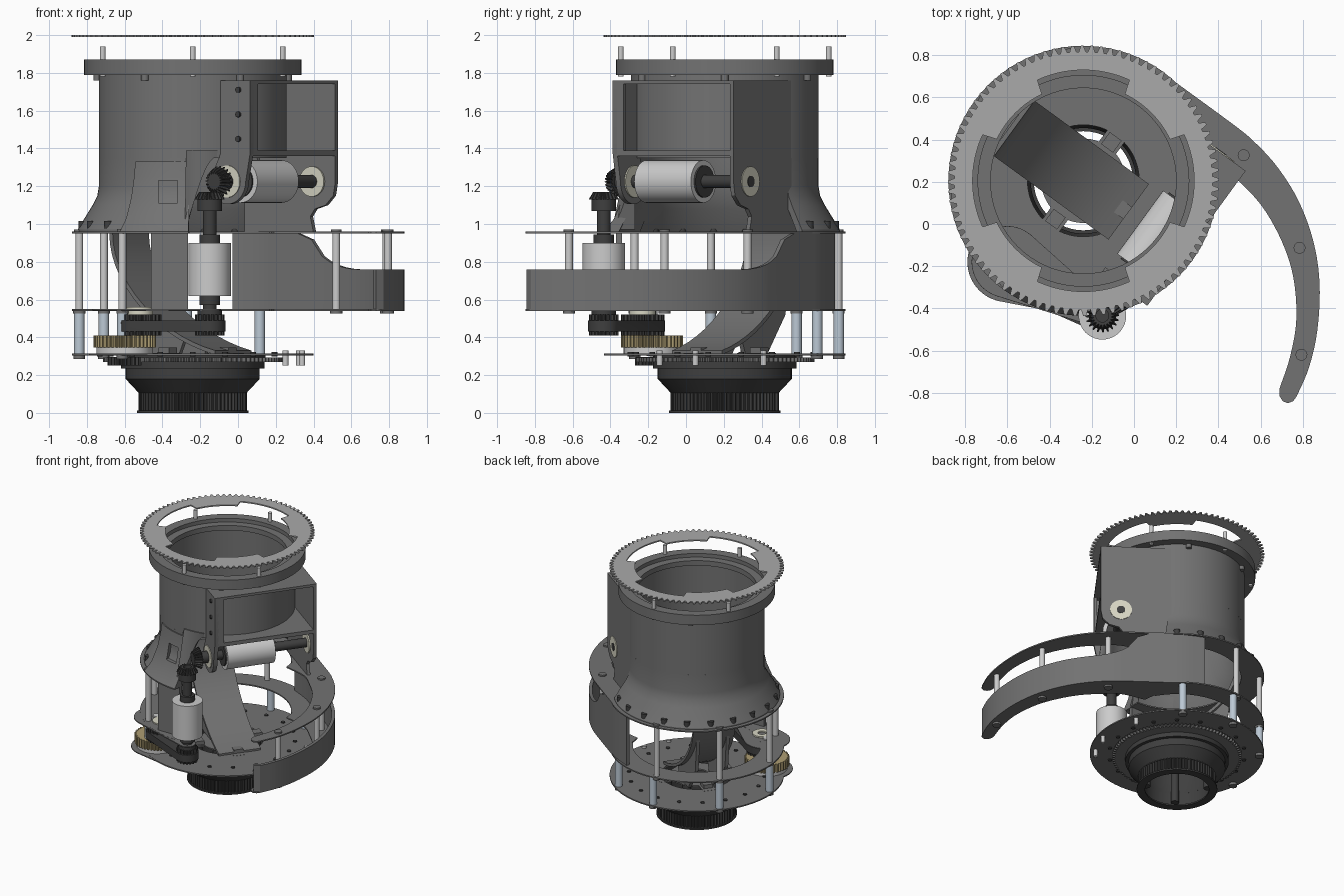
import bpy, bmesh
from math import sin, cos, pi, radians, sqrt
from mathutils import Matrix, Vector

if "Cube" in bpy.data.objects:
    bpy.data.objects.remove(bpy.data.objects["Cube"])

CX, CY = -0.24, 0.205                       # main axis of the turret
AX = Matrix.Translation((CX, CY, 0))
# intake frame: local x points out of the intake, local y along its roller
IN = AX @ Matrix(((.81, .59, 0, 0), (-.59, .81, 0, 0), (0, 0, 1, 0), (0, 0, 0, 1)))
IN_XZ = IN @ Matrix(((1, 0, 0, 0), (0, 0, 1, 0), (0, 1, 0, 0), (0, 0, 0, 1)))
I4 = Matrix.Identity(4)

def mat(name, *c):
    m = bpy.data.materials.new(name)
    m.diffuse_color = (*c, 1)
    m.use_nodes = True
    m.node_tree.nodes["Principled BSDF"].inputs["Base Color"].default_value = m.diffuse_color
    return m

BODY, DARK = mat("body_grey", .17, .17, .17), mat("dark", .05, .05, .05)
LIGHT, GEAR = mat("light", .65, .65, .65), mat("gear_grey", .4, .4, .4)
GOLD, BLUE, CREAM = mat("gold", .42, .34, .17), mat("blue_grey", .5, .58, .66), mat("cream", .68, .67, .55)

def finish(name, bm, m, M):
    bmesh.ops.transform(bm, matrix=M, verts=bm.verts)
    bmesh.ops.recalc_face_normals(bm, faces=bm.faces)
    me = bpy.data.meshes.new(name)
    bm.to_mesh(me)
    bm.free()
    ob = bpy.data.objects.new(name, me)
    bpy.context.collection.objects.link(ob)
    me.materials.append(m)
    return ob

def sweep(name, loops, m, M=I4, closed=False):
    """Skin a row of equal closed loops; cap the ends unless closed."""
    bm = bmesh.new()
    vs = [[bm.verts.new(p) for p in l] for l in loops]
    k, n = len(vs), len(vs[0])
    for i in range(k if closed else k - 1):
        a, b = vs[i], vs[(i + 1) % k]
        for j in range(n):
            bm.faces.new((a[j], a[(j + 1) % n], b[(j + 1) % n], b[j]))
    if not closed:
        bm.faces.new(vs[0])
        bm.faces.new(vs[-1])
    return finish(name, bm, m, M)

def prism(name, pts, z0, z1, m, M=I4):
    return sweep(name, [[(x, y, z) for x, y in pts] for z in (z0, z1)], m, M)

def box(name, x0, x1, y0, y1, z0, z1, m, M=I4):
    return prism(name, [(x0, y0), (x1, y0), (x1, y1), (x0, y1)], z0, z1, m, M)

def lathe(name, prof, m, a0=0, a1=360, n=72):
    """Turn a closed profile; prof may be a function of the 0..1 progress."""
    full, loops = a1 - a0 >= 360, []
    for i in range(n if full else n + 1):
        a = radians(a0 + (a1 - a0) * i / n)
        loops.append([(r * cos(a), r * sin(a), z) for r, z in (prof(i / n) if callable(prof) else prof)])
    return sweep(name, loops, m, AX, full)

def ring(name, rin, rout, z0, z1, m, M=AX, n=72, top=1.0):
    """Flat ring; rin and rout may be functions of the step index."""
    f = lambda r, i: r(i) if callable(r) else r
    loops = []
    for i in range(n):
        c, s, a, b = cos(2 * pi * i / n), sin(2 * pi * i / n), f(rin, i), f(rout, i)
        loops.append([(r * c, r * s, z) for r, z in ((a, z0), (b, z0), (b * top, z1), (a, z1))])
    return sweep(name, loops, m, M, True)

def tooth(r, h):
    return lambda i: r if i % 4 < 2 else r - h

def rod(name, p, q, r, m, M=I4, n=20):
    p, q = Vector(p), Vector(q)
    R = Matrix.Translation(p) @ (q - p).to_track_quat('Z', 'Y').to_matrix().to_4x4()
    c = [(r * cos(2 * pi * i / n), r * sin(2 * pi * i / n)) for i in range(n)]
    return prism(name, c, 0, (q - p).length, m, M @ R)

def post(name, xy, z0, z1, r, m):
    return rod(name, (*xy, z0), (*xy, z1), r, m)

def hull(name, circles, z0, z1, m):
    bm = bmesh.new()
    for x, y, r in circles:
        for i in range(64):
            bm.verts.new((x + r * cos(pi * i / 32), y + r * sin(pi * i / 32), z0 if i % 2 else z1))
    res = bmesh.ops.convex_hull(bm, input=bm.verts)
    junk = {v for v in res["geom_interior"] + res["geom_unused"] if isinstance(v, bmesh.types.BMVert)}
    bmesh.ops.delete(bm, geom=list(junk), context='VERTS')
    return finish(name, bm, m, I4)

def smooth_path(p, k=5):
    out = []
    for i in range(len(p) - 1):
        a, b, c, d = (Vector(p[min(max(j, 0), len(p) - 1)]) for j in range(i - 1, i + 3))
        for t in (s / k for s in range(k)):
            out.append(.5 * (2 * b + (c - a) * t + (2 * a - 5 * b + 4 * c - d) * t * t
                             + (3 * b - a - 3 * c + d) * t ** 3))
    return out + [Vector(p[-1])]

def polar(a, r):
    return CX + r * cos(radians(a)), CY + r * sin(radians(a))

# top ring gear with four inner notches
notch = lambda i: .525 if (i * 360 / 352 + 25) % 90 < 50 else .455
ring("ring_gear", notch, tooth(.642, .03), 1.99, 2.0, GEAR, n=352)
# top flange, tube and flared skirt (open on the intake side)
lathe("top_flange", [(.44, 1.80), (.575, 1.79), (.575, 1.87), (.50, 1.87), (.50, 1.84), (.44, 1.84)], BODY)
lathe("tube", [(.46, 1.35), (.497, 1.35), (.497, 1.81), (.46, 1.81)], BODY)
lathe("skirt", [(.46, 1.35), (.497, 1.35), (.497, 1.20), (.505, 1.15), (.53, 1.10), (.61, .97),
                (.61, .958), (.57, .958), (.50, 1.08), (.465, 1.18)], BODY, 42, 268, 50)
for k in range(6):
    post("flange_bolt", polar(30 + 60 * k, .55), 1.78, 1.94, .015, LIGHT)
    post("flange_screw", polar(60 * k, .505), 1.76, 1.79, .02, BODY)
for k in range(11):
    post("skirt_screw", polar(50 + 17 * k, .583), .96, 1.015, .024, DARK)
# intake box with open face, following the tube at the back
back = [(sqrt(.48 ** 2 - u * u), u) for u in (-.28 + .75 * i / 14 for i in range(15))]
for name, z0, z1 in (("box_top", 1.74, 1.76), ("box_floor", 1.36, 1.39)):
    prism(name, back + [(.1, .488), (.593, .488), (.593, -.28)], z0, z1, BODY, IN)
box("box_front_post", .57, .593, -.28, -.23, 1.38, 1.76, BODY, IN)
arc = [(.445 + .12 * cos(t), 1.225 + .12 * sin(t)) for t in (-pi * i / 14 for i in range(15))]
prism("box_side_near", [(.40, 1.76), (.593, 1.76), (.593, 1.37)] + arc + [(.40, 1.37)], -.30, -.27, BODY, IN_XZ)
prism("box_side_far", [(0, 1.76), (.593, 1.76), (.593, 1.22), (.58, 1.15), (.53, 1.10), (.46, 1.08),
                       (.43, 1.04), (.45, .958), (0, .958)], .465, .49, BODY, IN_XZ)
for z in (1.45, 1.58, 1.71):
    rod("box_screw", (.52, -.312, z), (.52, -.29, z), .015, DARK, IN)
# horizontal roller
Z = 1.225
for name, u0, u1, r, m in (("upper_shaft", -.42, .49, .035, DARK), ("upper_roller", -.185, .185, .113, LIGHT),
                           ("roller_cap", -.195, .195, .085, DARK), ("roller_bearing", -.305, -.262, .085, CREAM),
                           ("wall_bearing", .455, .495, .08, CREAM), ("wall_bearing_core", .45, .498, .03, DARK)):
    rod(name, (.445, u0, Z), (.445, u1, Z), r, m, IN, 36)
face = IN @ Matrix.Translation((.445, -.42, Z)) @ Matrix.Rotation(-pi / 2, 4, 'X')
ring("upper_bevel_gear", .03, tooth(.055, .014), 0, .055, DARK, face, 80, 1.5)
ring("upper_bevel_hub", .03, .045, .05, .11, DARK, face, 24)
# vertical roller
RX, RY = -.15, -.435
RM = Matrix.Translation((RX, RY, 0))
post("lower_shaft", (RX, RY), .42, 1.14, .036, DARK)
rod("lower_roller", (RX, RY, .62), (RX, RY, .90), .113, LIGHT, n=40)
ring("lower_bevel_gear", .03, tooth(.08, .018), 1.13, 1.17, DARK, RM, 80, .7)
for r, z0, z1 in ((.065, 1.07, 1.13), (.055, .90, .945), (.055, .57, .62), (.065, .52, .545)):
    ring("shaft_collar", .03, r, z0, z1, DARK, RM, 32)
# belt drive and gold gear
DRIVE, GM = Matrix.Translation((-.52, -.23, 0)), Matrix.Translation((-.6, -.18, 0))
ring("drive_pulley", .03, tooth(.115, .012), .41, .52, DARK, DRIVE, 96)
ring("drive_bearing", .03, .07, .52, .56, CREAM, DRIVE, 32)
ring("roller_pulley", .03, tooth(.078, .012), .41, .52, DARK, RM, 72)
hull("belt", [(-.52, -.23, .12), (RX, RY, .083)], .43, .49, DARK)
ring("gold_gear", .03, tooth(.165, .015), .345, .41, GOLD, GM, 160)
ring("gold_gear_washer", .03, .15, .315, .345, LIGHT, GM, 40)
post("motor_shaft", (-.6, -.18), .3, .56, .03, LIGHT)
ring("pinion", .02, tooth(.09, .015), .25, .295, DARK, GM, 80)
hull("drive_mount", [(-.6, -.18, .17), (RX, RY, .06)], .541, .549, BODY)
hull("drive_mount_low", [(-.6, -.18, .19), (-.35, -.33, .09)], .306, .314, BODY)
# flared front bracket with window, fin towards the roller gear, leg below
bracket = lathe("front_bracket", [(.47, 1.33), (.505, 1.33), (.515, 1.25), (.54, 1.14), (.585, 1.03), (.64, .96),
                                  (.56, .96), (.50, 1.08)], BODY, 233, 268, 14)
cut = box("window_cutter", -.42, -.32, -.6, -.2, 1.11, 1.23, BODY)
cut.hide_render = cut.hide_viewport = True
mod = bracket.modifiers.new("window", 'BOOLEAN')
mod.operation, mod.object, mod.solver = 'DIFFERENCE', cut, 'EXACT'
low = lambda t: .97 + .385 * sin(pi / 2 * t)
lathe("bracket_fin", lambda t: [(.475, low(t)), (.50 + .1 * (1 - t) ** 4, low(t)), (.505, 1.39), (.475, 1.39)],
      BODY, 266, 285, 12)
box("bracket_leg", -.46, -.265, -.37, -.34, .545, .96, BODY)
# deck plates with curved arm; the decks stop at the intake
outer = smooth_path([(.138, .715), (.46, .48), (.57, .39), (.68, .27), (.78, .11), (.85, -.08), (.88, -.28),
                     (.87, -.5), (.83, -.68), (.77, -.82)])
inner = smooth_path([(.69, -.78), (.74, -.63), (.77, -.45), (.755, -.25), (.70, -.08), (.61, .08), (.50, .20),
                     (.38, .30), (.19, .35)])
arm = outer + [Vector((.755, -.84)), Vector((.73, -.85)), Vector((.705, -.84)), Vector((.69, -.815))] + inner
for z in (.545, .955):
    prism("arm_plate", arm, z - .005, z + .005, BODY)
    lathe("deck", [(.47, z - .005), (.64, z - .005), (.64, z + .005), (.47, z + .005)], BODY, 30, 268)
# arm wall along the outer edge, tall near the tube
path = [Vector((-.02, .79)), Vector((.06, .755))] + outer + [Vector((.73, -.845))]
loops = []
for i, p in enumerate(path):
    d = (path[min(i + 1, len(path) - 1)] - path[max(i - 1, 0)]).normalized()
    q = p + Vector((d.y, -d.x)) * .025
    t = min(max((p.x - .40) / .26, 0), 1) if p.y > 0 else 1
    h = .76 + .19 * (1 - sqrt(1 - (1 - t) ** 2))
    loops.append([(p.x, p.y, .542), (q.x, q.y, .542), (q.x, q.y, h), (p.x, p.y, h)])
sweep("arm_wall", loops, BODY)
# spacers between plates
for xy in [polar(a, .605) for a in (96, 141, 187, 232)] + [(.52, .326), (.785, -.113), (.794, -.62)]:
    post("upper_spacer", xy, .55, .95, .021, LIGHT)
    post("spacer_head", xy, .525, .54, .032, BODY)
    post("spacer_head_top", xy, .96, .972, .028, BODY)
for a in (54, 93, 141, 187, 232):
    post("lower_spacer", polar(a, .605), .315, .54, .028, BLUE)
    post("lower_spacer_head", polar(a, .605), .285, .306, .03, BODY)
for a in (-35, -15, 20):
    post("plate_bolt", polar(a, .6), .25, .33, .016, LIGHT)
# bottom plate with spoked centre
ring("bottom_plate", .265, .64, .305, .315, BODY)
ring("bottom_hub", .09, .2, .305, .315, BODY)
for k in range(4):
    S = IN @ Matrix.Rotation(k * pi / 2, 4, 'Z')
    box("hub_spoke", .18, .30, -.05, .05, .304, .316, BODY, S)
    box("spoke_nut", .19, .26, -.035, .035, .316, .345, BODY, S)
for k in range(18):
    post("plate_screw", polar(20 * k + 10, .5), .298, .322, .015, DARK)
# ball ramp with side ribs
ramp = lambda t, d: (.26 - .67 * sin(t) - d * sin(t), .95 - .62 * (.75 * cos(t) + .25 * (1 - sin(t))) - d * cos(t))
curve, under = ([ramp(pi * i / 28, d) for i in range(15)] for d in (0, .022))
prism("ball_ramp", curve + under[::-1], -.155, .17, BODY, IN_XZ)
for u in (-.12, .11):
    prism("ramp_rib", under[3:12] + [(-.36, .52), (-.2, .315), (.0, .315)], u, u + .025, BODY, IN_XZ)
# slewing gear and knurled base
ring("slew_gear", .27, tooth(.475, .02), .27, .292, BODY, n=400)
lathe("base_cone", [(.25, .11), (.285, .105), (.355, .18), (.355, .235), (.38, .235), (.38, .305), (.265, .305),
                    (.265, .2)], DARK)
ring("knurled_ring", .25, tooth(.288, .014), .01, .112, DARK, n=288)
ring("base_lip", .235, .296, 0, .012, DARK)
for k in range(4):
    post("base_post", polar(90 * k + 54, .225), .02, .306, .03, DARK)
# smooth round parts, keep hard edges
for o in bpy.context.scene.objects:
    o.select_set(o is not cut)
bpy.context.view_layer.objects.active = bracket
bpy.ops.object.shade_smooth_by_angle(angle=radians(30))
